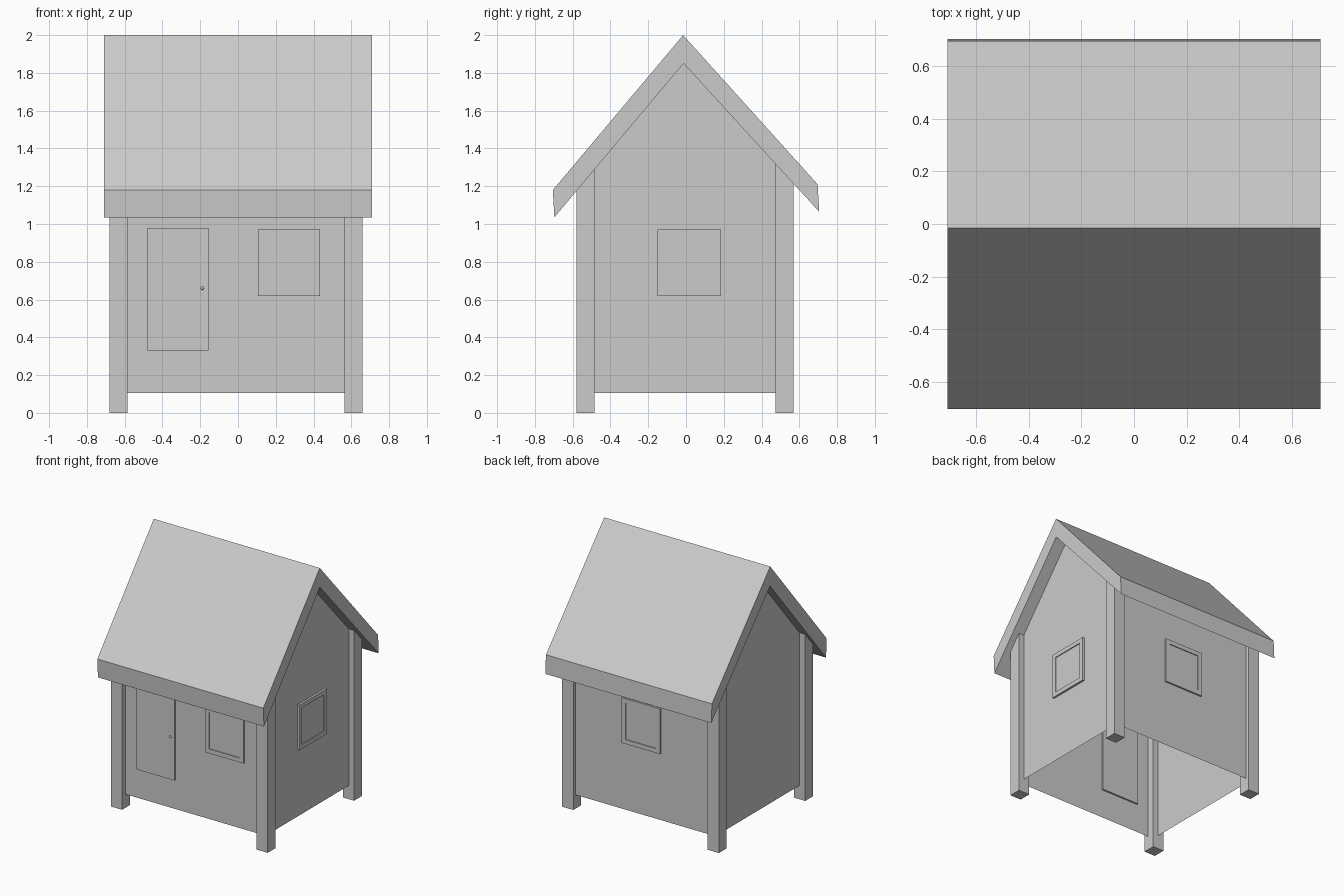
import bpy, bmesh
from mathutils import Vector

if "Cube" in bpy.data.objects:
    bpy.data.objects.remove(bpy.data.objects["Cube"])


def finish(name, bm):
    bmesh.ops.recalc_face_normals(bm, faces=bm.faces)
    mesh = bpy.data.meshes.new(name)
    bm.to_mesh(mesh)
    bm.free()
    obj = bpy.data.objects.new(name, mesh)
    bpy.context.collection.objects.link(obj)
    return obj


def box(name, lo, hi, recess=None, margin=0.047, depth=0.007):
    """Axis-aligned box; 'recess' is the outward direction of a sunken pane."""
    lo, hi = Vector(lo), Vector(hi)
    bm = bmesh.new()
    bmesh.ops.create_cube(bm, size=1)
    for v in bm.verts:
        v.co = [(lo[i] + hi[i]) / 2 + v.co[i] * (hi[i] - lo[i]) for i in range(3)]
    if recess:
        out = Vector(recess)
        bm.normal_update()
        face = max(bm.faces, key=lambda f: f.normal.dot(out))
        bmesh.ops.inset_region(bm, faces=[face], thickness=margin)
        pane = bmesh.ops.extrude_face_region(bm, geom=[face])
        bmesh.ops.delete(bm, geom=[face], context='FACES_ONLY')
        verts = [g for g in pane['geom'] if isinstance(g, bmesh.types.BMVert)]
        bmesh.ops.translate(bm, verts=verts, vec=-out * depth)
    return finish(name, bm)


def panel(name, points):
    bm = bmesh.new()
    bm.faces.new([bm.verts.new(p) for p in points])
    return finish(name, bm)


# Roof: thick inverted V run along x
bm = bmesh.new()
profile = [(-0.705, 1.18), (-0.015, 2.0), (0.697, 1.21),
           (0.705, 1.065), (-0.013, 1.85), (-0.697, 1.035)]
face = bm.faces.new([bm.verts.new((-0.71, y, z)) for y, z in profile])
ext = bmesh.ops.extrude_face_region(bm, geom=[face])
bmesh.ops.translate(bm, vec=(1.42, 0, 0),
                    verts=[g for g in ext['geom'] if isinstance(g, bmesh.types.BMVert)])
finish("roof", bm)

# Corner posts
for side, x in (("left", -0.68), ("right", 0.565)):
    for end, y, top in (("front", -0.58, 1.3), ("back", 0.475, 1.32)):
        box(f"{end}_{side}_post", (x, y, 0), (x + 0.095, y + 0.095, top))

# Thin walls, open underneath
L, R, F, B, Z = -0.63, 0.615, -0.54, 0.54, 0.105
for name, y in (("front_wall", F), ("back_wall", B)):
    panel(name, [(L, y, Z), (R, y, Z), (R, y, 1.26), (L, y, 1.26)])
for name, x in (("left_wall", L), ("right_wall", R)):
    panel(name, [(x, F, Z), (x, B, Z), (x, B, 1.26), (x, -0.013, 1.865), (x, F, 1.24)])

# Door and knob
box("door", (-0.48, F - 0.013, 0.33), (-0.155, F + 0.013, 0.98))
bm = bmesh.new()
bmesh.ops.create_uvsphere(bm, u_segments=12, v_segments=8, radius=0.009)
bmesh.ops.translate(bm, verts=bm.verts, vec=(-0.19, F - 0.016, 0.66))
finish("door_knob", bm)

# Windows with sunken panes
box("front_window", (0.105, F - 0.013, 0.62), (0.435, F + 0.013, 0.97), recess=(0, -1, 0))
box("back_window", (-0.165, B - 0.013, 0.62), (0.165, B + 0.013, 0.97), recess=(0, 1, 0))
box("right_window", (R - 0.013, -0.15, 0.62), (R + 0.016, 0.185, 0.97), recess=(1, 0, 0))
